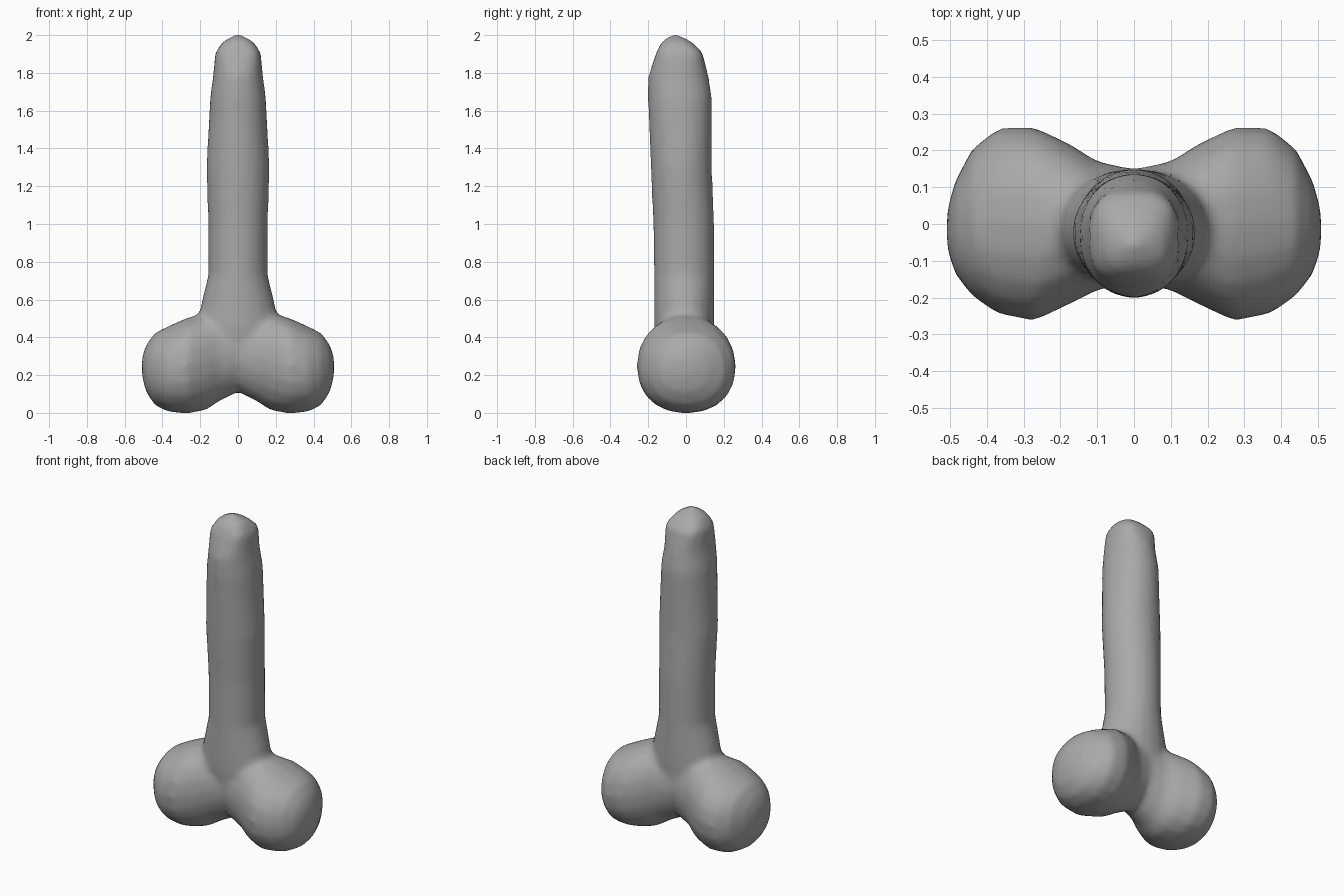
import bpy, bmesh, math
from mathutils import Vector

old = bpy.data.objects.get("Cube")
if old:
    bpy.data.objects.remove(old, do_unlink=True)

# Single grey material
grey = bpy.data.materials.new("plain grey")
grey.use_nodes = True
colour = (0.4, 0.4, 0.4, 1)
grey.diffuse_color = colour
grey.node_tree.nodes["Principled BSDF"].inputs["Base Color"].default_value = colour


def power_round(value, exponent):
    return math.copysign(abs(value) ** (2 / exponent), value)


def loft(bm, rings, place, sides=20):
    """Skin rings of (position, u centre, v centre, u radius, v radius, squareness)."""
    loops = []
    for pos, cu, cv, ru, rv, sq in rings:
        loop = []
        for i in range(sides):
            a = math.tau * i / sides
            u = cu + ru * power_round(math.cos(a), sq)
            v = cv + rv * power_round(math.sin(a), sq)
            loop.append(bm.verts.new(place(pos, u, v)))
        loops.append(loop)
    for low, high in zip(loops, loops[1:]):
        for i in range(sides):
            j = (i + 1) % sides
            bm.faces.new((low[i], low[j], high[j], high[i]))
    bm.faces.new(loops[0][::-1])
    bm.faces.new(loops[-1])


bm = bmesh.new()

# Upright shaft: rounded, slightly leaning forward, squarer near the tip
shaft = [
    (0.25, 0, -0.01, 0.13, 0.14, 2),
    (0.45, 0, -0.01, 0.22, 0.16, 2),
    (0.58, 0, -0.01, 0.195, 0.16, 2),
    (0.73, 0, -0.01, 0.158, 0.16, 2),
    (1.0, 0, -0.012, 0.158, 0.162, 2),
    (1.3, 0, -0.025, 0.168, 0.162, 2),
    (1.67, 0, -0.032, 0.148, 0.17, 2.1),
    (1.78, 0, -0.04, 0.133, 0.16, 2.1),
    (1.91, 0, -0.035, 0.12, 0.122, 3.2),
    (1.965, 0, -0.05, 0.082, 0.08, 2.5),
    (2.003, 0, -0.06, 0.015, 0.015, 2),
]
loft(bm, shaft, lambda p, u, v: Vector((u, v, p)))

# Two rounded base lobes joined by a narrower waist, half listed and mirrored
half = [
    (0, -0.005, 0.33, 0.155, 0.22, 2),
    (0.1, -0.005, 0.30, 0.175, 0.24, 2),
    (0.17, 0, 0.272, 0.216, 0.258, 2.1),
    (0.27, 0, 0.25, 0.264, 0.254, 2.2),
    (0.37, 0.008, 0.232, 0.253, 0.227, 2.2),
    (0.44, 0.004, 0.232, 0.2, 0.192, 2.2),
    (0.487, -0.01, 0.235, 0.125, 0.125, 2.2),
    (0.508, -0.015, 0.245, 0.05, 0.05, 2),
]
lobes = [(-r[0], *r[1:]) for r in half[:0:-1]] + half
loft(bm, lobes, lambda p, u, v: Vector((p, u, v)))

bmesh.ops.recalc_face_normals(bm, faces=bm.faces)
mesh = bpy.data.meshes.new("shaft_with_lobes")
bm.to_mesh(mesh)
bm.free()
mesh.materials.append(grey)
body = bpy.data.objects.new("shaft_with_lobes", mesh)
bpy.context.collection.objects.link(body)

# Fuse the two lofts into one skin and soften the join
remesh = body.modifiers.new("fuse", 'REMESH')
remesh.mode = 'VOXEL'
remesh.voxel_size = 0.02
remesh.use_smooth_shade = True
soften = body.modifiers.new("soften", 'SMOOTH')
soften.factor = 0.5
soften.iterations = 6
